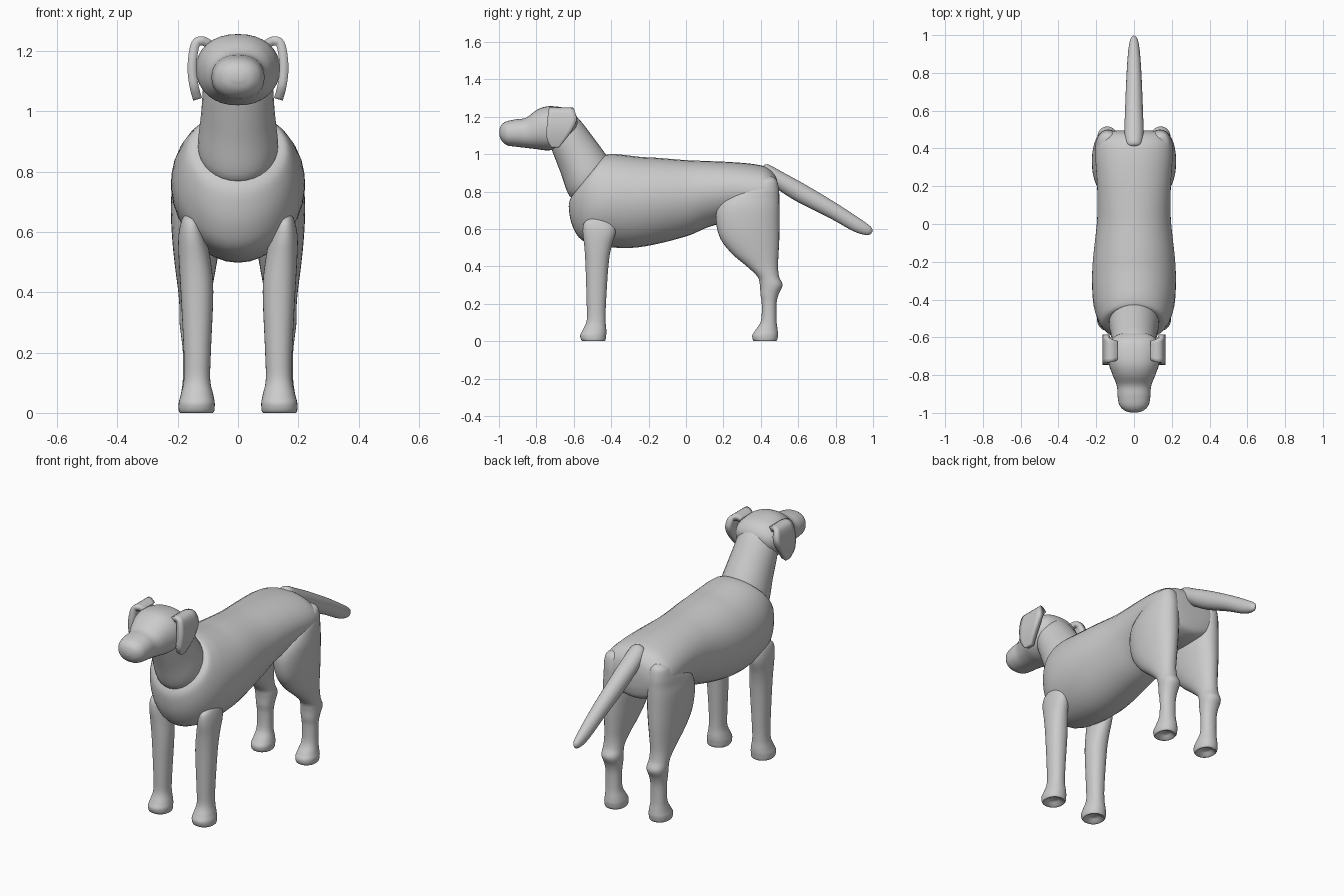
import bpy, bmesh
from math import sin, cos, pi, copysign
from mathutils import Vector


def finish(name, bm, mirror=False, solid=0.0, angle=50):
    bmesh.ops.recalc_face_normals(bm, faces=bm.faces)
    mesh = bpy.data.meshes.new(name)
    bm.to_mesh(mesh)
    bm.free()
    ob = bpy.data.objects.new(name, mesh)
    bpy.context.collection.objects.link(ob)
    if solid:
        m = ob.modifiers.new("thickness", 'SOLIDIFY')
        m.thickness, m.offset = solid, 0
    if mirror:
        ob.modifiers.new("mirror", 'MIRROR')
    bpy.ops.object.select_all(action='DESELECT')
    ob.select_set(True)
    bpy.context.view_layer.objects.active = ob
    bpy.ops.object.shade_smooth_by_angle(angle=angle * pi / 180)
    return ob


def smooth_rows(rows, steps):
    # Catmull-Rom interpolation of the section numbers
    pts = [Vector(r) for r in rows]
    pts = [pts[0]] + pts + [pts[-1]]
    out = []
    for i in range(1, len(pts) - 2):
        a, b, c, d = pts[i - 1:i + 3]
        for s in range(steps):
            t = s / steps
            out.append(0.5 * (2 * b + (c - a) * t + (2 * a - 5 * b + 4 * c - d) * t * t
                              + (3 * b - a - 3 * c + d) * t ** 3))
    return out + [pts[-1]]


def loft(name, rows, mirror=False, skew=0.0, power=1.0, seg=32, steps=5):
    # each row: centre x, half width, first edge (y, z), opposite edge (y, z)
    bm = bmesh.new()
    rings = []
    for x, w, y0, z0, y1, z1 in smooth_rows(rows, steps):
        ring = []
        for k in range(seg):
            c, s = cos(2 * pi * k / seg), sin(2 * pi * k / seg)
            c = copysign(abs(c) ** power, c)
            s = copysign(abs(s) ** power, s)
            ring.append(bm.verts.new((x + w * c * (1 + skew * s),
                                      (y0 + y1) / 2 + s * (y0 - y1) / 2,
                                      max(0, (z0 + z1) / 2 + s * (z0 - z1) / 2))))
        rings.append(ring)
    for a, b in zip(rings, rings[1:]):
        for k in range(seg):
            j = (k + 1) % seg
            bm.faces.new((a[k], a[j], b[j], b[k]))
    bm.faces.new(rings[0])
    bm.faces.new(rings[-1])
    return finish(name, bm, mirror)


def leg(name, rows):
    # each row: height, inner x, outer x, front y, back y
    loft(name, [((a + b) / 2, (b - a) / 2, f, z, r, z) for z, a, b, f, r in rows],
         mirror=True, power=0.92)


# Torso: slanted rings at the chest, upright rings towards the rump
loft("body", [
    (0, .125, -.45, .97, -.61, .78), (0, .165, -.43, .995, -.627, .72),
    (0, .195, -.38, 1.0, -.605, .61), (0, .215, -.31, .993, -.54, .53),
    (0, .222, -.24, .985, -.38, .50), (0, .217, -.15, .98, -.22, .507),
    (0, .197, 0, .968, 0, .56), (0, .193, .12, .963, .12, .61),
    (0, .198, .25, .957, .25, .64), (0, .205, .36, .947, .36, .64),
    (0, .20, .43, .93, .43, .65), (0, .175, .475, .89, .475, .67),
    (0, .12, .492, .84, .492, .72), (0, .03, .496, .79, .496, .77)],
    skew=.08)

# Neck
loft("neck", [
    (0, .12, -.40, .95, -.56, .76), (0, .133, -.43, 1.0, -.622, .775),
    (0, .122, -.50, 1.095, -.67, .90), (0, .112, -.575, 1.19, -.72, 1.03),
    (0, .09, -.62, 1.21, -.73, 1.07)])

# Head and muzzle
loft("head", [
    (0, .02, -.998, 1.13, -.998, 1.10), (0, .052, -.988, 1.155, -.985, 1.07),
    (0, .078, -.96, 1.175, -.955, 1.047), (0, .087, -.91, 1.186, -.91, 1.04),
    (0, .091, -.855, 1.195, -.86, 1.034), (0, .113, -.80, 1.235, -.80, 1.027),
    (0, .133, -.745, 1.255, -.74, 1.02), (0, .139, -.68, 1.253, -.68, 1.03),
    (0, .128, -.62, 1.237, -.64, 1.05), (0, .095, -.583, 1.20, -.60, 1.09),
    (0, .03, -.572, 1.16, -.58, 1.13)], power=.9)

# Tail
loft("tail", [
    (0, .025, .405, .925, .40, .89), (0, .045, .435, .946, .42, .86),
    (0, .05, .52, .902, .47, .825), (0, .047, .64, .836, .59, .748),
    (0, .04, .80, .74, .765, .66), (0, .031, .93, .655, .895, .588),
    (0, .02, .988, .612, .96, .568), (0, .005, .998, .588, .988, .572)])

# Legs, with a shallow recess under each paw
leg("front_leg", [
    (.02, .115, .16, -.52, -.47), (0, .083, .192, -.553, -.435),
    (.03, .077, .197, -.566, -.427), (.06, .082, .19, -.552, -.426),
    (.11, .092, .18, -.531, -.43), (.2, .09, .18, -.531, -.428),
    (.4, .082, .19, -.537, -.415), (.5, .09, .196, -.543, -.40),
    (.58, .105, .198, -.552, -.377), (.63, .12, .19, -.546, -.385),
    (.655, .135, .178, -.515, -.42), (.66, .15, .165, -.48, -.455)])
leg("hind_leg", [
    (.02, .115, .165, .40, .45), (0, .088, .19, .365, .482),
    (.03, .082, .196, .354, .492), (.06, .087, .19, .372, .49),
    (.11, .098, .183, .401, .484), (.2, .098, .183, .405, .484),
    (.25, .093, .188, .398, .495), (.30, .088, .194, .395, .516),
    (.345, .092, .194, .382, .498), (.40, .088, .198, .325, .492),
    (.47, .075, .207, .243, .495), (.55, .062, .216, .183, .499),
    (.64, .052, .222, .16, .50), (.71, .052, .222, .167, .50),
    (.76, .058, .215, .20, .499), (.81, .07, .205, .28, .497),
    (.86, .09, .185, .37, .485), (.88, .12, .15, .42, .46)])

# Ears: folded flaps hanging beside the head; row: x, z, front y, back y
bm = bmesh.new()
grid = []
for x, z, f, b in smooth_rows([
        (.095, 1.222, -.72, -.62), (.118, 1.234, -.73, -.61), (.14, 1.225, -.735, -.595),
        (.15, 1.18, -.742, -.585), (.152, 1.13, -.745, -.608),
        (.145, 1.08, -.743, -.645), (.134, 1.04, -.72, -.68)], 4):
    grid.append([bm.verts.new((x, f + (b - f) * k / 6, z)) for k in range(7)])
for p, q in zip(grid, grid[1:]):
    for k in range(6):
        bm.faces.new((p[k], p[k + 1], q[k + 1], q[k]))
finish("ear", bm, mirror=True, solid=.03, angle=35)
